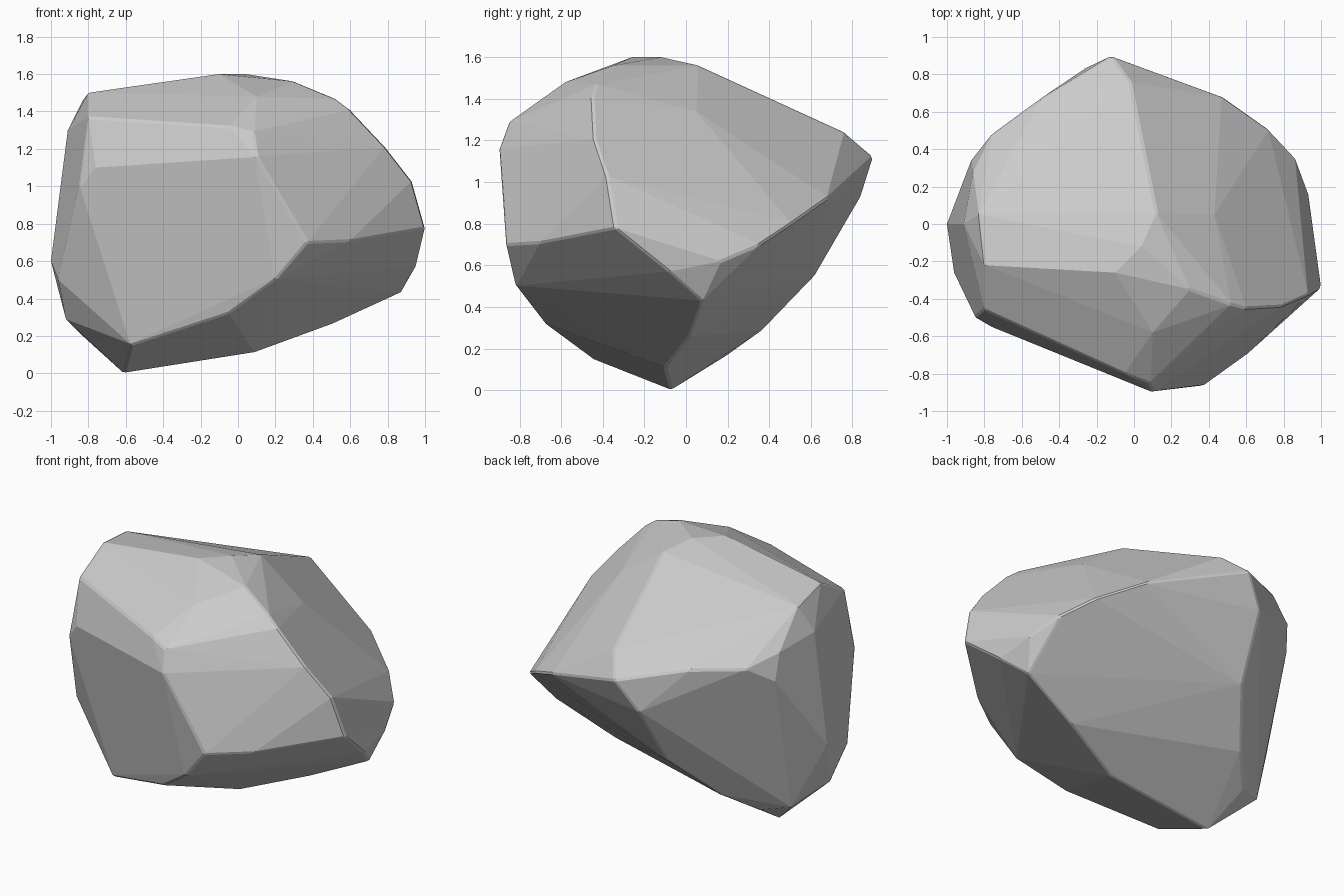
import bpy, bmesh

# Key corners of the boulder, grouped by region
crown = [(-.8, -.22, 1.5), (-.83, .05, 1.46), (-.1, -.26, 1.6), (.04, -.12, 1.6),
         (.12, .06, 1.56), (.3, -.35, 1.56), (.1, -.58, 1.48), (.52, -.43, 1.47),
         (.05, .33, 1.44)]
front = [(-.8, -.46, 1.37), (-.05, -.8, 1.32), (.08, -.85, 1.29), (.1, -.9, 1.16),
         (-.76, -.55, 1.1), (-.85, -.5, 1.0)]
right = [(.6, -.45, 1.41), (.79, -.44, 1.21), (.93, -.38, 1.03),
         (1, -.34, .78), (.37, -.865, .7), (.6, -.7, .71), (.43, .05, 1.34),
         (.93, .17, .62), (.95, -.08, .57)]
back = [(-.12, .9, 1.12), (-.02, .76, 1.24), (.48, .68, .92), (.72, .51, .8),
        (.86, .36, .7), (-.25, .84, .93), (-.5, .67, 1.2), (-.3, .62, .55)]
left = [(-.76, .48, 1.2), (-.87, .34, 1.1), (-.86, .28, 1.26), (-.91, 0, 1.3),
        (-1, 0, .6), (-.96, -.27, .5), (-.83, .12, .2)]
base = [(.87, .08, .43), (.5, .02, .26), (.09, -.1, .11), (-.61, -.07, 0),
        (-.92, -.15, .29), (-.57, -.45, .15), (.2, -.82, .5), (-.05, -.68, .32),
        (-.5, .37, .29), (-.66, .2, .17)]

# Wrap the corners in a convex shell and merge nearly flat facets
bm = bmesh.new()
for p in crown + front + right + back + left + base:
    bm.verts.new(p)
bmesh.ops.convex_hull(bm, input=bm.verts[:])
loose = [v for v in bm.verts if not v.link_faces]
bmesh.ops.delete(bm, geom=loose, context='VERTS')
bmesh.ops.dissolve_limit(bm, angle_limit=.04, verts=bm.verts[:], edges=bm.edges[:])
bmesh.ops.recalc_face_normals(bm, faces=bm.faces[:])

mesh = bpy.data.meshes.new("boulder")
bm.to_mesh(mesh)
bm.free()
boulder = bpy.data.objects.new("boulder", mesh)
bpy.context.collection.objects.link(boulder)

# Slightly worn edges
wear = boulder.modifiers.new("worn_edges", 'BEVEL')
wear.width = .01
wear.segments = 1
wear.limit_method = 'ANGLE'
wear.angle_limit = .6
